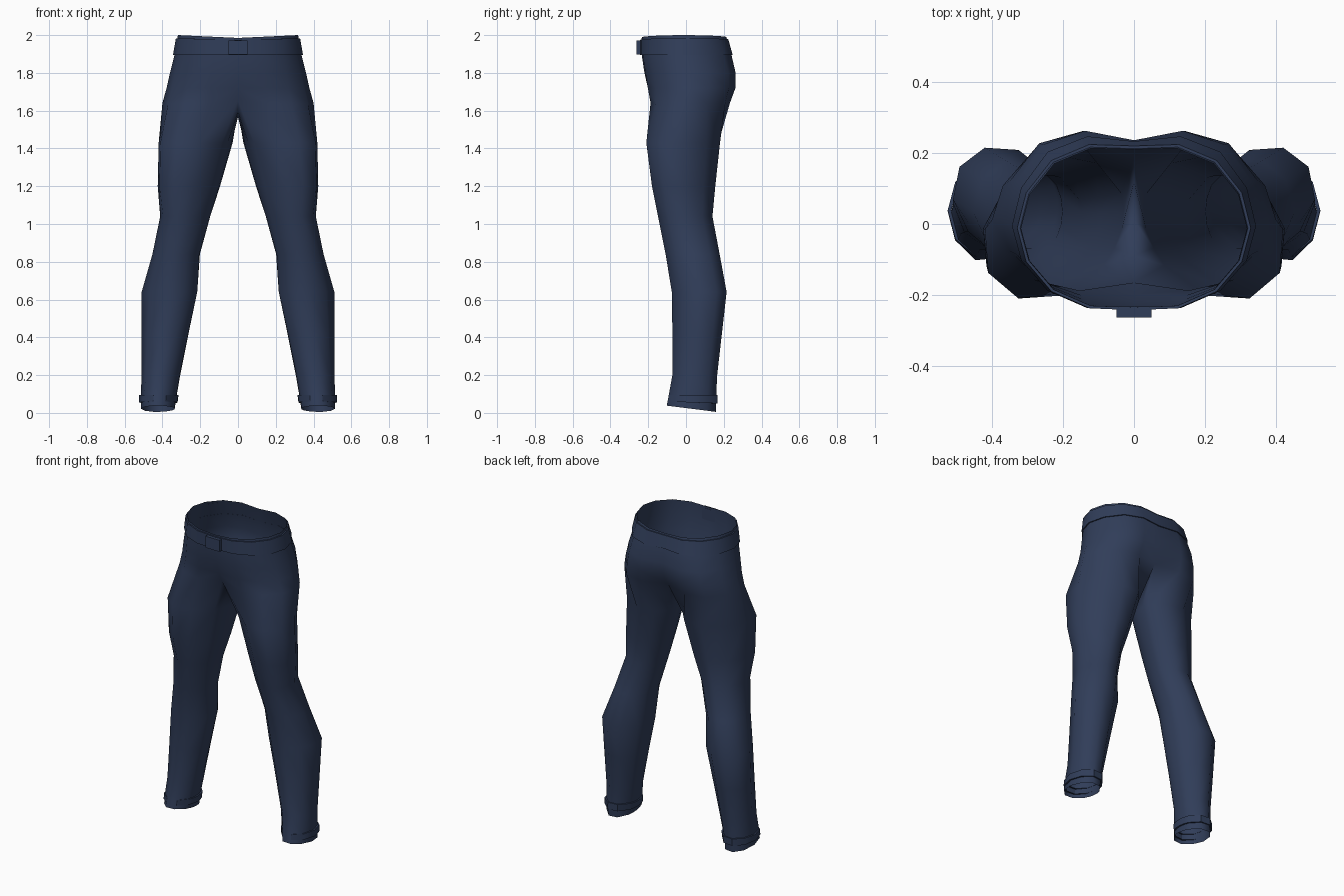
import bpy, bmesh
from math import sin, cos, pi, radians
from mathutils import Vector

if "Cube" in bpy.data.objects:
    bpy.data.objects.remove(bpy.data.objects["Cube"])

mat = bpy.data.materials.new("navy_cloth")
mat.diffuse_color = (0.03, 0.047, 0.1, 1)
mat.use_nodes = True
mat.node_tree.nodes["Principled BSDF"].inputs["Base Color"].default_value = mat.diffuse_color

BULGE = {1: 0.8, 2: 1, 3: 0.4, 5: 0.4, 6: 1, 7: 0.8}


def hip_arc(z, half, front, back, fb, bb, dip=0.0, grow=0.0):
    """Nine points from front centre round the hip to back centre."""
    pts = []
    mid = (front + back) / 2
    for j in range(9):
        t = pi * j / 8
        r = (back - front) / 2
        x, y = half * sin(t), mid - r * cos(t)
        y += BULGE.get(j, 0) * (-fb if j < 4 else bb)
        x, y = x + grow * sin(t), y - grow * cos(t)
        pts.append(Vector((0 if j in (0, 8) else x, y, z - dip * (1 - sin(t)))))
    return pts


# Ring angles: nine outer points, then three along the inside leg
ANGLES = [radians(-60 + 37.5 * j) for j in range(9)] + [radians(a) for a in (255, 270, 285)]


def leg_ring(z, x0, x1, front, back, skew, tilt=0.0, grow=0.0):
    cx, cy = (x0 + x1) / 2, (front + back) / 2
    rx, ry = (x1 - x0) / 2 + grow, (back - front) / 2 + grow
    return [Vector((cx + rx * sin(t) + skew * cos(t),
                    cy - ry * cos(t) / 0.966,
                    z + tilt * cos(t))) for t in ANGLES]


def loft(bm, rows, closed):
    for a, b in zip(rows, rows[1:]):
        n = min(len(a), len(b))
        for j in range(n if closed else n - 1):
            k = (j + 1) % n
            bm.faces.new((a[j], a[k], b[k], b[j]))


def finish(name, bm, mirror=True, sharp=False):
    bmesh.ops.recalc_face_normals(bm, faces=bm.faces)
    me = bpy.data.meshes.new(name)
    bm.to_mesh(me)
    bm.free()
    me.materials.append(mat)
    ob = bpy.data.objects.new(name, me)
    bpy.context.collection.objects.link(ob)
    me.polygons.foreach_set("use_smooth", [True] * len(me.polygons))
    if sharp:
        bpy.ops.object.select_all(action='DESELECT')
        ob.select_set(True)
        bpy.context.view_layer.objects.active = ob
        bpy.ops.object.shade_smooth_by_angle(angle=radians(40))
    if mirror:
        m = ob.modifiers.new("mirror", 'MIRROR')
        m.merge_threshold = 0.002
    return ob


# Trousers: hip arcs, a crotch ring, then leg rings; the other half is mirrored
bm = bmesh.new()
add = lambda pts: [bm.verts.new(p) for p in pts]
hips = [hip_arc(2.0, 0.318, -0.235, 0.21, 0.015, 0.025, 0.015),
        hip_arc(1.9, 0.335, -0.235, 0.225, 0.015, 0.04),
        hip_arc(1.8, 0.36, -0.22, 0.236, 0.015, 0.055),
        hip_arc(1.72, 0.378, -0.198, 0.23, 0.025, 0.06)]
crotch = hip_arc(1.64, 0.40, -0.165, 0.19, 0.045, 0.07)
crotch[0].z, crotch[8].z = 1.655, 1.65
crotch += [Vector((0, 0.12, 1.6)), Vector((0, 0.01, 1.565)), Vector((0, -0.09, 1.595))]
legs = [leg_ring(*r) for r in (
    (1.43, 0.035, 0.42, -0.21, 0.18, 0.05),
    (1.2, 0.10, 0.425, -0.18, 0.155, 0.04),
    (1.04, 0.148, 0.412, -0.148, 0.14, 0.02),
    (0.84, 0.202, 0.453, -0.108, 0.178, 0.0),
    (0.64, 0.216, 0.51, -0.075, 0.215, -0.02),
    (0.42, 0.262, 0.51, -0.072, 0.19, -0.01),
    (0.2, 0.306, 0.51, -0.072, 0.165, 0.0),
    (0.09, 0.325, 0.515, -0.092, 0.16, 0.0),
    (0.022, 0.335, 0.513, -0.102, 0.158, 0.0, 0.017))]
c = add(crotch)
loft(bm, [add(h) for h in hips] + [c[:9]], False)
loft(bm, [c] + [add(r) for r in legs], True)
finish("trousers", bm)

# Belt: thin band around the waist
bm = bmesh.new()
top = (1.983, 0.321, -0.235, 0.212, 0.015, 0.027, 0.008)
low = (1.895, 0.336, -0.235, 0.225, 0.015, 0.04, 0.0)
rows = [[bm.verts.new(p) for p in hip_arc(*a, g)]
        for a, g in ((top, 0), (top, 0.008), (low, 0.008), (low, 0))]
loft(bm, rows, False)
finish("belt", bm, sharp=True)

# Buckle: plain block at the front
bm = bmesh.new()
bmesh.ops.create_cube(bm, size=1)
for v in bm.verts:
    v.co = Vector((v.co.x * 0.1, v.co.y * 0.03 - 0.248, v.co.z * 0.075 + 1.935))
finish("buckle", bm, mirror=False, sharp=True)

# Cuffs: raised bands just above the hems
bm = bmesh.new()
hi = (0.095, 0.325, 0.515, -0.08, 0.157, 0.0, 0.0)
lo = (0.055, 0.33, 0.515, -0.085, 0.156, 0.0, 0.005)
rows = [[bm.verts.new(p) for p in leg_ring(*a, g)]
        for a, g in ((hi, 0), (hi, 0.01), (lo, 0.01), (lo, 0))]
loft(bm, rows, True)
finish("ankle_cuffs", bm, sharp=True)
